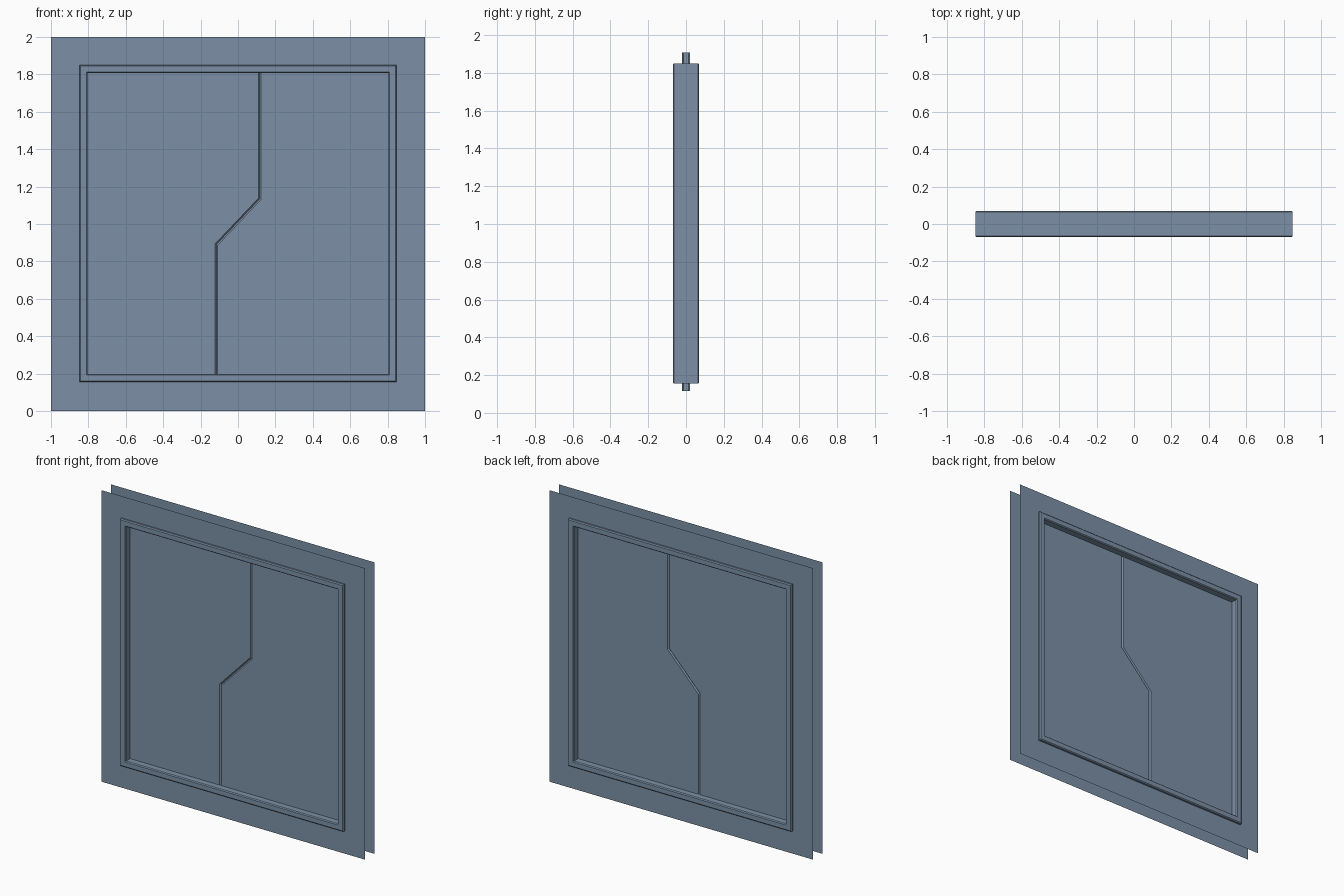
import bpy
import bmesh

cube = bpy.data.objects.get("Cube")
if cube:
    bpy.data.objects.remove(cube, do_unlink=True)

# Single painted steel colour
steel = bpy.data.materials.new("slate blue")
steel.use_nodes = True
colour = (0.20, 0.28, 0.38, 1.0)
steel.diffuse_color = colour
steel.node_tree.nodes["Principled BSDF"].inputs["Base Color"].default_value = colour

FRAME_Z = 1.003      # centre height of the frame
OUTER, INNER = 0.848, 0.804
DEPTH, BEVEL = 0.07, 0.006


def finish(name, bm, recalc=False):
    if recalc:
        bmesh.ops.recalc_face_normals(bm, faces=bm.faces)
    mesh = bpy.data.meshes.new(name)
    bm.to_mesh(mesh)
    bm.free()
    mesh.materials.append(steel)
    obj = bpy.data.objects.new(name, mesh)
    bpy.context.collection.objects.link(obj)
    return obj


def square(bm, half, y, zc):
    """Four corner vertices of an upright square, anticlockwise from the front."""
    corners = ((-1, -1), (1, -1), (1, 1), (-1, 1))
    return [bm.verts.new((sx * half, y, zc + sz * half)) for sx, sz in corners]


def bridge(bm, a, b, flip=False):
    for i in range(4):
        j = (i + 1) % 4
        quad = [a[i], a[j], b[j], b[i]]
        bm.faces.new(quad[::-1] if flip else quad)


# Thin wall sheets with a square opening
for name, side in (("front_wall", -1), ("back_wall", 1)):
    bm = bmesh.new()
    y = side * 0.052
    bridge(bm, square(bm, 1.0, y, 1.0), square(bm, OUTER, y, FRAME_Z), side > 0)
    finish(name, bm)

# Chamfered door frame lining the opening
front_half = [(INNER, BEVEL - DEPTH), (INNER + BEVEL, -DEPTH),
              (OUTER - BEVEL, -DEPTH), (OUTER, BEVEL - DEPTH)]
profile = front_half + [(h, -y) for h, y in reversed(front_half)]
bm = bmesh.new()
rings = [square(bm, h, y, FRAME_Z) for h, y in profile]
for k, ring in enumerate(rings):
    bridge(bm, ring, rings[(k + 1) % len(rings)])
finish("door_frame", bm, recalc=True)

# Two sliding leaves meeting on a stepped, chamfered seam
DOOR_Z, DOOR_HALF, THICK, CHAMFER = 1.012, 0.897, 0.022, 0.0075
STEP_X, STEP_Z = 0.116, 0.122
seam = [(-STEP_X, DOOR_Z - DOOR_HALF, 0), (-STEP_X, DOOR_Z - STEP_Z, 1),
        (STEP_X, DOOR_Z + STEP_Z, 1), (STEP_X, DOOR_Z + DOOR_HALF, 0)]
MITRE = 0.414
for name, side in (("left_door_leaf", 1), ("right_door_leaf", -1)):
    bm = bmesh.new()
    rows = []
    for x, z, corner in seam:
        xc = x + side * CHAMFER
        zc = z - side * CHAMFER * MITRE * corner
        edge = side * DOOR_HALF
        row = [(edge, -THICK, z), (xc, -THICK, zc), (x, CHAMFER - THICK, z),
               (x, THICK - CHAMFER, z), (xc, THICK, zc), (edge, THICK, z)]
        rows.append([bm.verts.new(p) for p in row])
    for lower, upper in zip(rows, rows[1:]):
        for c in range(5):
            quad = [lower[c], lower[c + 1], upper[c + 1], upper[c]]
            bm.faces.new(quad[::-1] if side > 0 else quad)
    finish(name, bm)
